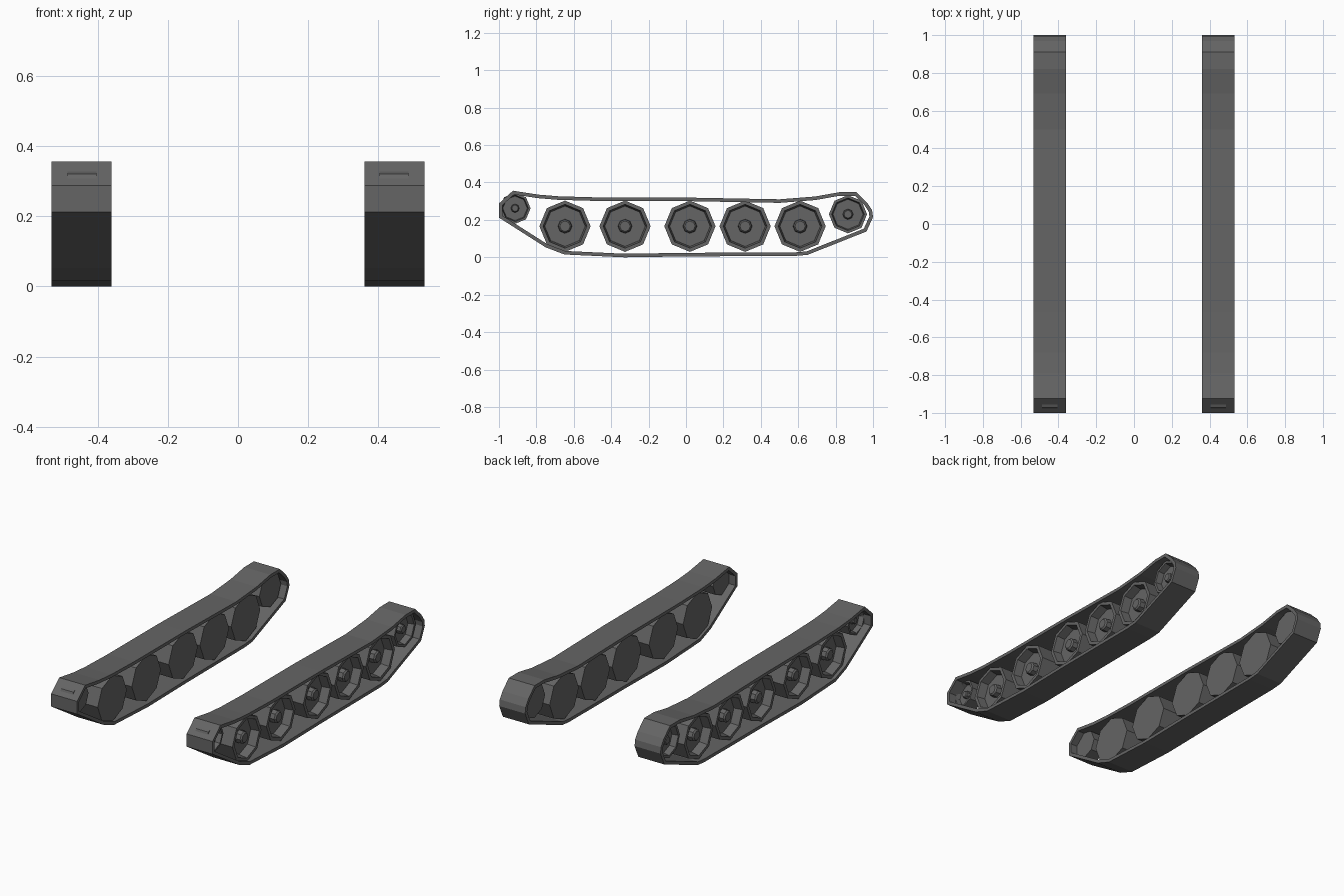
import bpy, bmesh
from math import sin, cos, pi

cube = bpy.data.objects.get("Cube")
if cube:
    bpy.data.objects.remove(cube, do_unlink=True)

GREY = (0.13, 0.13, 0.13, 1)
metal = bpy.data.materials.new("dark grey metal")
metal.use_nodes = True
metal.diffuse_color = GREY
metal.node_tree.nodes["Principled BSDF"].inputs["Base Color"].default_value = GREY

INNER, OUTER = 0.361, 0.532      # track edges in x
MID = (INNER + OUTER) / 2

# Outer belt outline (y, z): top run to the rear, then back along the ground
BELT = [(-.925, .356), (-.79, .335), (-.68, .326), (-.465, .32), (.02, .319),
        (.5, .31), (.69, .325), (.82, .348), (.91, .348), (.968, .292),
        (.995, .252), (1, .215), (.965, .138), (.65, .013), (.58, .007),
        (.02, .005), (-.33, 0), (-.65, .015), (-.75, .053), (-1, .212), (-1, .288)]

# Wheel section (offset along axle, radius): flat inner disc, rim, dish, hub
WHEEL = [(-.07, .137), (.065, .137), (.065, .117), (.015, .108),
         (.015, .038), (.045, .036), (.053, .028)]
ROAD_WHEELS = [-.647, -.326, .021, .316, .61]


def finish(bm, name):
    mesh = bpy.data.meshes.new(name)
    bm.to_mesh(mesh)
    bm.free()
    mesh.materials.append(metal)
    obj = bpy.data.objects.new(name, mesh)
    bpy.context.collection.objects.link(obj)
    return obj


def belt(name, side):
    bm = bmesh.new()
    xs = sorted((side * INNER, side * OUTER))
    loops = [[bm.verts.new((x, y, z)) for y, z in BELT] for x in xs]
    a, b = loops
    for i in range(len(BELT)):
        j = (i + 1) % len(BELT)
        bm.faces.new((a[i], b[i], b[j], a[j]))
    obj = finish(bm, name)
    solid = obj.modifiers.new("thickness", "SOLIDIFY")
    solid.thickness = 0.019
    solid.offset = -1
    solid.use_even_offset = True


def wheel(name, side, y, z, radius):
    bm = bmesh.new()
    s = radius / WHEEL[0][1]
    rings = [[bm.verts.new((side * (MID + d * s), y + r * s * cos(k * pi / 4),
                            z + r * s * sin(k * pi / 4))) for k in range(8)]
             for d, r in WHEEL]
    for a, b in zip(rings, rings[1:]):
        for k in range(8):
            j = (k + 1) % 8
            bm.faces.new((a[k], a[j], b[j], b[k]))
    bm.faces.new(rings[0])
    bm.faces.new(rings[-1])
    bmesh.ops.recalc_face_normals(bm, faces=bm.faces)
    finish(bm, name)


for side, label in ((1, "left"), (-1, "right")):
    belt(label + "_track_belt", side)
    for n, y in enumerate(ROAD_WHEELS, 1):
        wheel(f"{label}_road_wheel_{n}", side, y, .166, .137)
    wheel(label + "_front_idler", side, -.914, .262, .083)
    wheel(label + "_rear_sprocket", side, .866, .23, .102)
